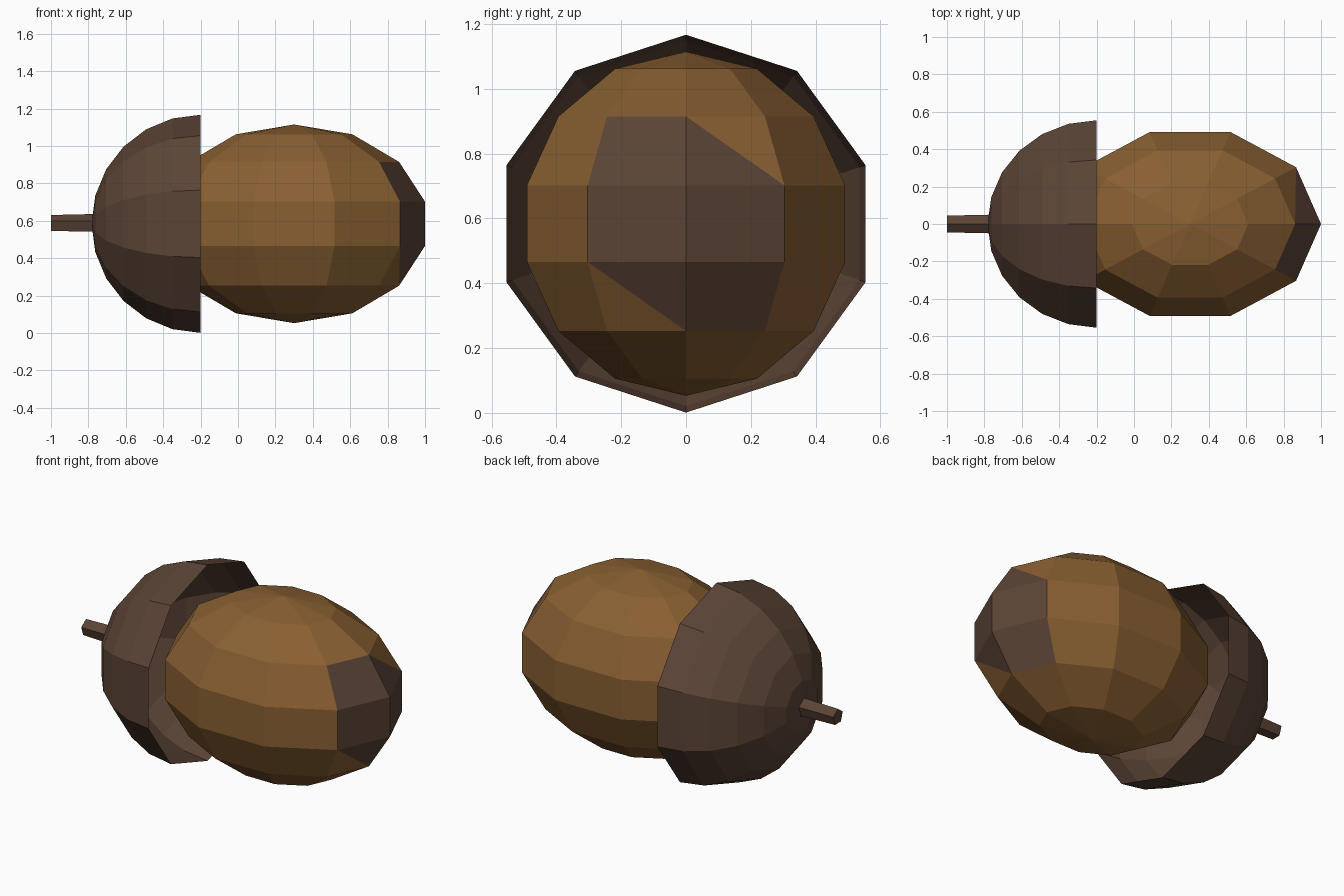
import bpy, bmesh
from math import sin, cos, pi, radians
from mathutils import Matrix, Vector

if "Cube" in bpy.data.objects:
    bpy.data.objects.remove(bpy.data.objects["Cube"])

CZ = 0.584  # height of the acorn's long axis


def material(name, rgb):
    m = bpy.data.materials.new(name)
    m.diffuse_color = (*rgb, 1)
    m.use_nodes = True
    m.node_tree.nodes["Principled BSDF"].inputs["Base Color"].default_value = m.diffuse_color
    return m


def lathe(profile, sides):
    """Revolve (radius, height) points about z; zero radius makes a pole."""
    bm = bmesh.new()
    rings = []
    for r, h in profile:
        n = 1 if r < 1e-6 else sides
        rings.append([bm.verts.new((r * cos(2 * pi * i / sides), r * sin(2 * pi * i / sides), h))
                      for i in range(n)])
    for a, b in zip(rings, rings[1:]):
        for i in range(sides):
            j = (i + 1) % sides
            quad = [a[i % len(a)], a[j % len(a)], b[j % len(b)], b[i % len(b)]]
            bm.faces.new(list(dict.fromkeys(quad)))
    return bm


def finish(bm, name, matrix, mats):
    bm.transform(matrix)
    me = bpy.data.meshes.new(name)
    bm.to_mesh(me)
    bm.free()
    for m in mats:
        me.materials.append(m)
    ob = bpy.data.objects.new(name, me)
    bpy.context.collection.objects.link(ob)
    return ob


nut_brown = material("nut brown", (0.25, 0.115, 0.032))
cap_brown = material("cap brown", (0.105, 0.058, 0.037))
lay_down = Matrix.Rotation(radians(-90), 4, 'Y')  # local z becomes -x

# Nut: ten-sided, seven-ring ellipsoid with upright poles
rings = 7
bm = lathe([(sin(pi * k / rings), -cos(pi * k / rings)) for k in range(rings + 1)], 10)


def ring_vert(ring, step):
    a, t = 2 * pi * step / 10, pi * ring / rings
    p = Vector((sin(t) * cos(a), sin(t) * sin(a), -cos(t)))
    return min(bm.verts, key=lambda v: (v.co - p).length)


# Two tip quads are cut diagonally, then every face touching the tip edge is dark
bmesh.ops.connect_verts(bm, verts=[ring_vert(5, 0), ring_vert(4, 1)])
bmesh.ops.connect_verts(bm, verts=[ring_vert(2, 0), ring_vert(3, -1)])
for tip in (ring_vert(3, 0), ring_vert(4, 0)):
    for f in tip.link_faces:
        f.material_index = 1
finish(bm, "nut", Matrix.Translation((0.3, 0, CZ)) @ Matrix.Diagonal((0.718, 0.53, 0.531, 1)),
       [nut_brown, cap_brown])

# Cap: open ten-sided half sphere
R = 0.583
bm = lathe([(R * cos(radians(a)), R * sin(radians(a))) for a in range(0, 91, 15)], 10)
finish(bm, "cap", Matrix.Translation((-0.2, 0, CZ)) @ lay_down, [cap_brown])

# Stem: slightly tapered five-sided rod
bm = lathe([(0, 0), (0.053, 0), (0.047, 0.26), (0, 0.26)], 5)
finish(bm, "stem", Matrix.Translation((-0.74, 0, CZ)) @ lay_down, [cap_brown])
